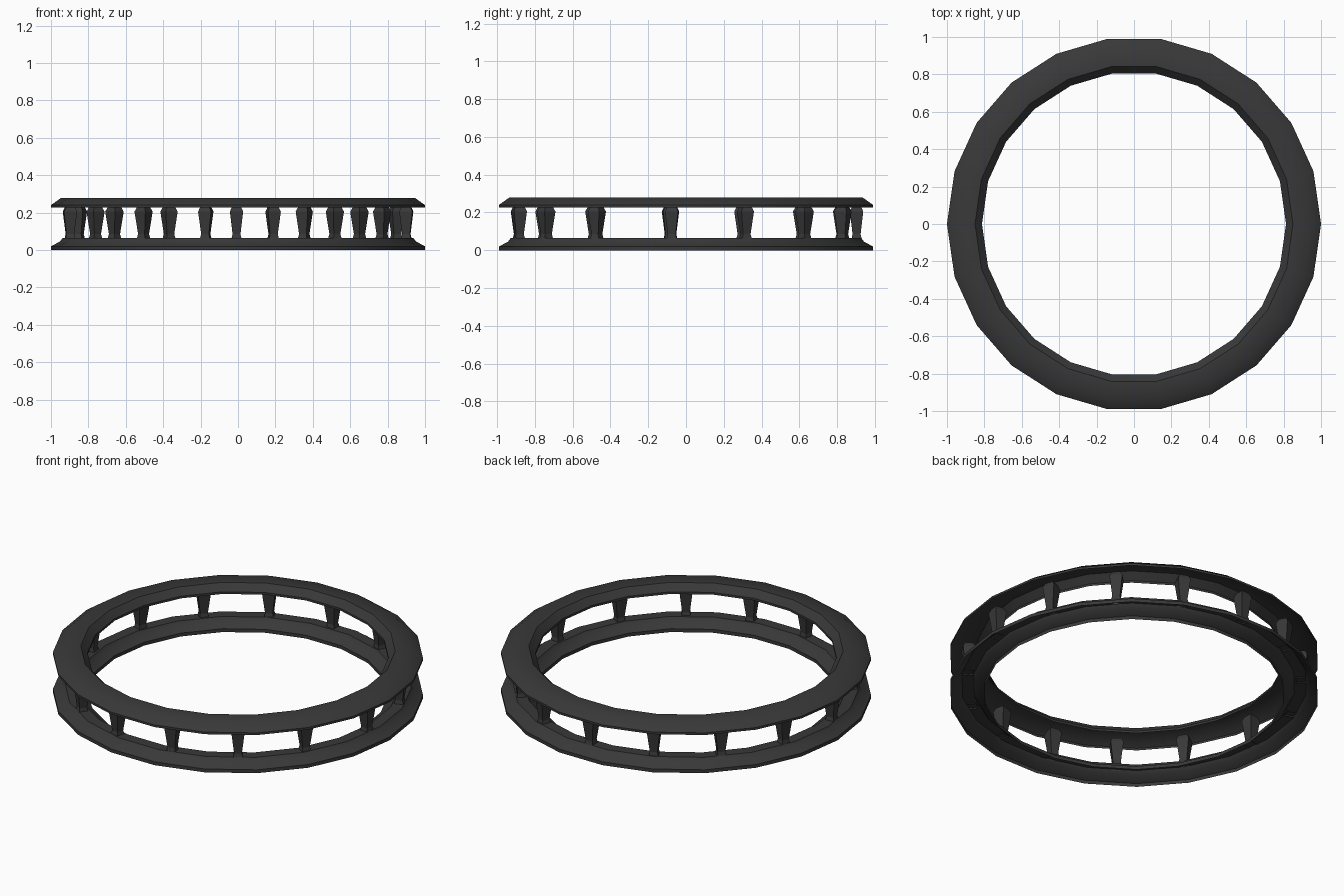
import bpy, bmesh, math
from mathutils import Matrix

if "Cube" in bpy.data.objects:
    bpy.data.objects.remove(bpy.data.objects["Cube"])

SIDES = 22
dark = bpy.data.materials.new("dark_grey")
dark.diffuse_color = (0.04, 0.04, 0.04, 1)
dark.use_nodes = True
dark.node_tree.nodes["Principled BSDF"].inputs["Base Color"].default_value = dark.diffuse_color


def finish(name, bm):
    bmesh.ops.recalc_face_normals(bm, faces=bm.faces)
    mesh = bpy.data.meshes.new(name)
    bm.to_mesh(mesh)
    bm.free()
    mesh.materials.append(dark)
    obj = bpy.data.objects.new(name, mesh)
    bpy.context.collection.objects.link(obj)
    return obj


def ring(name, profile):
    # (radius, z) profile, open underneath, swept round the z axis
    bm = bmesh.new()
    loops = []
    for k in range(SIDES):
        a = 2 * math.pi * k / SIDES
        loops.append([bm.verts.new((r * math.cos(a), r * math.sin(a), z)) for r, z in profile])
    for k in range(SIDES):
        a, b = loops[k], loops[(k + 1) % SIDES]
        for i in range(len(profile) - 1):
            bm.faces.new((a[i], b[i], b[i + 1], a[i + 1]))
    obj = finish(name, bm)
    bpy.ops.object.select_all(action='DESELECT')
    bpy.context.view_layer.objects.active = obj
    obj.select_set(True)
    bpy.ops.object.shade_smooth_by_angle(angle=math.radians(42))


def baluster(name, degrees):
    # square post: flared foot, slim neck, wide shoulder, tapered cap
    bm = bmesh.new()
    sections = [(0.027, 0.058), (0.021, 0.085), (0.035, 0.205), (0.024, 0.232)]
    loops = [[bm.verts.new((sx * h, sy * h, z))
              for sx, sy in ((-1, -1), (1, -1), (1, 1), (-1, 1))] for h, z in sections]
    for lo, hi in zip(loops, loops[1:]):
        for i in range(4):
            j = (i + 1) % 4
            bm.faces.new((lo[i], lo[j], hi[j], hi[i]))
    obj = finish(name, bm)
    obj.matrix_world = (Matrix.Rotation(math.radians(degrees), 4, 'Z')
                        @ Matrix.Translation((0.903, 0, 0)))


# Lower plinth ring with stepped, sloping sides
ring("base_ring", [(1, 0), (1, 0.02), (0.952, 0.045), (0.937, 0.065),
                   (0.873, 0.065), (0.86, 0.045), (0.813, 0.02), (0.813, 0)])

# Upper handrail with bevelled shoulders
ring("top_rail", [(1, 0.227), (1, 0.24), (0.945, 0.279),
                  (0.85, 0.279), (0.813, 0.24), (0.813, 0.227)])

# Balusters: one at the back, the rest in left/right pairs
TURN = 0.5
baluster("baluster_back", 90 + TURN)
for n, a in enumerate((66.4, 43.5, 19.9, -5.2, -32, -55.5, -78.5)):
    baluster(f"baluster_right_{n}", a + TURN)
    baluster(f"baluster_left_{n}", 180 - a + TURN)
